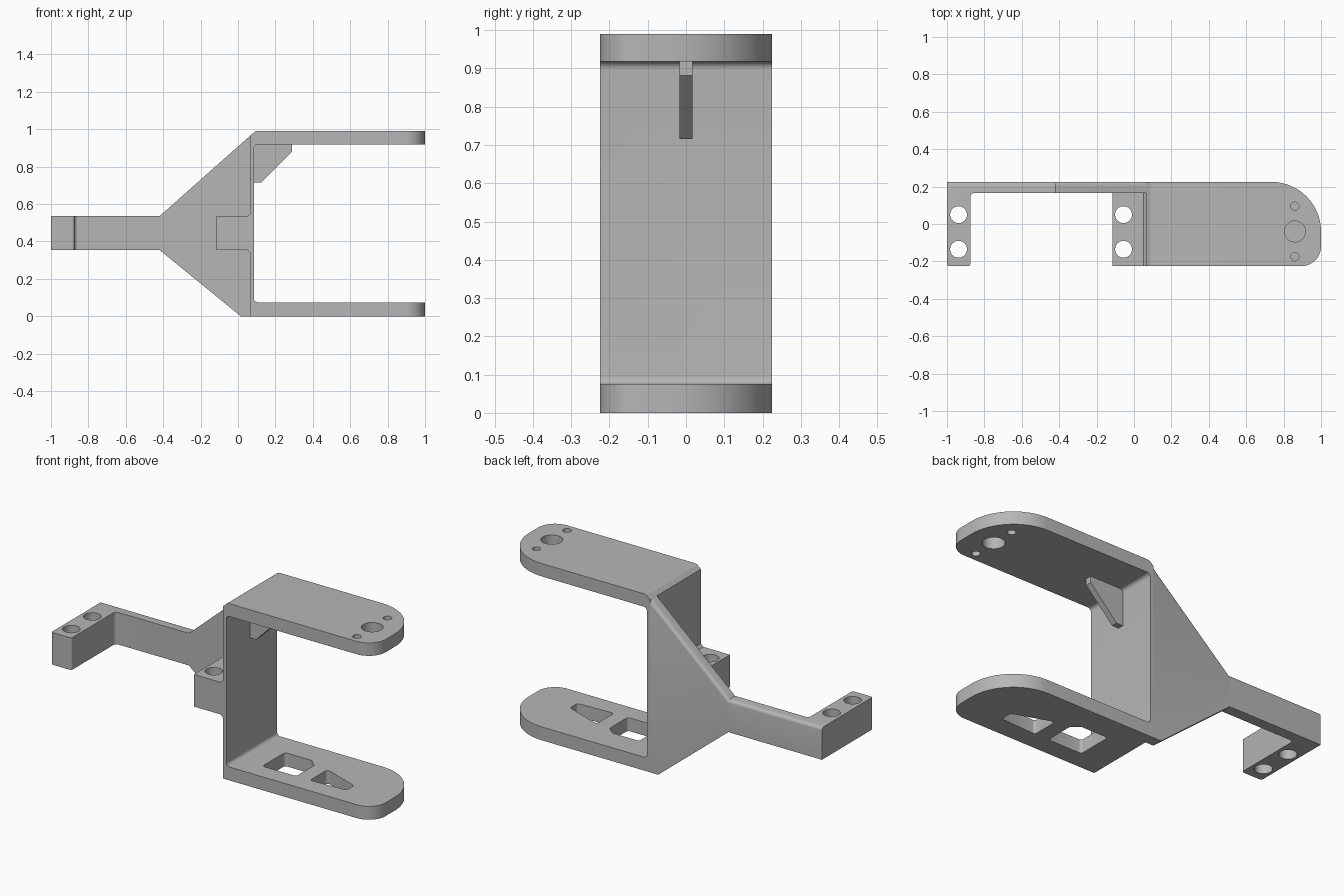
import bpy, bmesh, math
from mathutils import Vector

cube = bpy.data.objects.get("Cube")
if cube:
    bpy.data.objects.remove(cube, do_unlink=True)

grey = bpy.data.materials.new("mid_grey")
grey.use_nodes = True
grey.diffuse_color = (0.47, 0.47, 0.47, 1)
grey.node_tree.nodes["Principled BSDF"].inputs["Base Color"].default_value = grey.diffuse_color

HALF = 0.225             # half depth of the bracket
ARM_LOW, ARM_HIGH = 0.355, 0.535
WALL = 0.065             # outer face of the upright wall
BACK = 0.165             # front face of the rear web


def rounded(points, steps=8):
    """Turn (x, y, radius) corners into an outline with arcs."""
    out = []
    for i, (x, y, r) in enumerate(points):
        p = Vector((x, y))
        if not r:
            out.append(p)
            continue
        a = (Vector(points[i - 1][:2]) - p).normalized()
        b = (Vector(points[(i + 1) % len(points)][:2]) - p).normalized()
        half = a.angle(b) / 2
        centre = p + (a + b).normalized() * r / math.sin(half)
        start = p + a * r / math.tan(half) - centre
        end = p + b * r / math.tan(half) - centre
        sweep = start.angle_signed(end)
        for k in range(steps + 1):
            t = -sweep * k / steps
            out.append(centre + Vector((start.x * math.cos(t) - start.y * math.sin(t),
                                        start.x * math.sin(t) + start.y * math.cos(t))))
    return out


def prism(name, outline, low, high, axis="z", soften=None):
    """Extrude an outline along z (plan) or y (elevation)."""
    bm = bmesh.new()
    place = (lambda p, d: (p.x, p.y, d)) if axis == "z" else (lambda p, d: (p.x, d, p.y))
    face = bm.faces.new([bm.verts.new(place(p, low)) for p in outline])
    moved = bmesh.ops.extrude_face_region(bm, geom=[face])["geom"]
    shift = Vector(place(Vector((0, 0)), high - low))
    bmesh.ops.translate(bm, vec=shift, verts=[g for g in moved if isinstance(g, bmesh.types.BMVert)])
    bmesh.ops.recalc_face_normals(bm, faces=bm.faces)
    if soften:
        edges = [e for e in bm.edges if soften(e)]
        bmesh.ops.bevel(bm, geom=edges, offset=0.018, segments=4, profile=0.5, affect="EDGES")
    mesh = bpy.data.meshes.new(name)
    bm.to_mesh(mesh)
    bm.free()
    mesh.materials.append(grey)
    obj = bpy.data.objects.new(name, mesh)
    bpy.context.collection.objects.link(obj)
    return obj


def circle(x, y, r, n=40):
    return [Vector((x + r * math.cos(math.tau * k / n), y + r * math.sin(math.tau * k / n)))
            for k in range(n)]


def carve(obj, cutters, operation="DIFFERENCE"):
    """Apply boolean cutters and remove them."""
    for cutter in cutters:
        cutter.hide_render = True
        mod = obj.modifiers.new("cut", "BOOLEAN")
        mod.operation, mod.solver, mod.object = operation, "EXACT", cutter
    bpy.context.view_layer.update()
    mesh = bpy.data.meshes.new_from_object(
        obj.evaluated_get(bpy.context.evaluated_depsgraph_get()))
    obj.modifiers.clear()
    obj.data = mesh
    for cutter in cutters:
        bpy.data.objects.remove(cutter, do_unlink=True)


def back_top_edge(e):
    a, b = (v.co for v in e.verts)
    return (min(a.y, b.y) > HALF - 0.001 and min(a.z, b.z) > ARM_HIGH - 0.001
            and abs(a.x - b.x) > 0.01)


# Fork: upright wall with upper and lower plates
fork = prism("fork_bracket", rounded([
    (WALL, 0, 0), (1.1, 0, 0), (1.1, 0.075, 0), (0.085, 0.075, 0.02),
    (0.085, 0.918, 0.02), (1.1, 0.918, 0), (1.1, 0.99, 0),
    (0.092, 0.99, 0.025), (WALL, 0.966, 0)]), -HALF, HALF, "y")
plan = prism("plan_cutter", rounded([
    (-0.2, -HALF, 0), (1, -HALF, 0.105), (1, HALF, 0.265), (-0.2, HALF, 0)], 20), -0.1, 1.1)
carve(fork, [plan], "INTERSECT")

# Bolt holes in the upper plate, lightening holes in the lower plate
cutters = [prism("hole_cutter", circle(0.86, y, r), 0.8, 1.1)
           for y, r in ((-0.04, 0.056), (0.095, 0.022), (-0.175, 0.022))]
cutters.append(prism("window_cutter", rounded([
    (0.235, -0.12, 0.015), (0.445, -0.12, 0.015), (0.445, 0.04, 0.015),
    (0.4, 0.08, 0.015), (0.235, 0.08, 0.015)], 4), -0.1, 0.2))
cutters.append(prism("window_cutter", rounded([
    (0.53, -0.12, 0.015), (0.75, -0.11, 0.015), (0.75, -0.045, 0.015),
    (0.53, 0.035, 0.015)], 4), -0.1, 0.2))
carve(fork, cutters)

# Gusset under the upper plate
gusset = prism("gusset", rounded([
    (0.085, 0.715, 0), (0.125, 0.715, 0), (0.29, 0.882, 0),
    (0.29, 0.918, 0), (0.085, 0.918, 0)]), -0.017, 0.017, "y")

# Triangular rear web
web = prism("rear_web", rounded([
    (-0.42, ARM_LOW, 0), (0.015, 0, 0), (WALL, 0, 0), (WALL, 0.966, 0),
    (-0.42, ARM_HIGH, 0)]), BACK, HALF, "y", back_top_edge)

# Side arm with its end lug
arm = prism("side_arm", rounded([
    (-1, -HALF, 0.012), (-0.875, -HALF, 0.012), (-0.875, BACK, 0.02),
    (-0.42, BACK, 0), (-0.42, HALF, 0), (-1, HALF, 0)]),
    ARM_LOW, ARM_HIGH, "z", back_top_edge)

# Inner lug with fillets into the wall
lug = prism("inner_lug", rounded([
    (-0.115, ARM_LOW, 0), (0.05, ARM_LOW, 0), (WALL, ARM_LOW - 0.015, 0),
    (WALL, ARM_HIGH + 0.015, 0), (0.05, ARM_HIGH, 0), (-0.115, ARM_HIGH, 0)]),
    -HALF, BACK, "y")

# Paired screw holes in both lugs
for part, x in ((arm, -0.938), (lug, -0.056)):
    carve(part, [prism("screw_cutter", circle(x, y, 0.045), 0.2, 0.7) for y in (0.05, -0.135)])

# Smooth curved faces, keep corners sharp
bpy.ops.object.select_all(action="DESELECT")
for part in (fork, gusset, web, arm, lug):
    part.select_set(True)
bpy.context.view_layer.objects.active = fork
bpy.ops.object.shade_smooth_by_angle(angle=math.radians(25))
